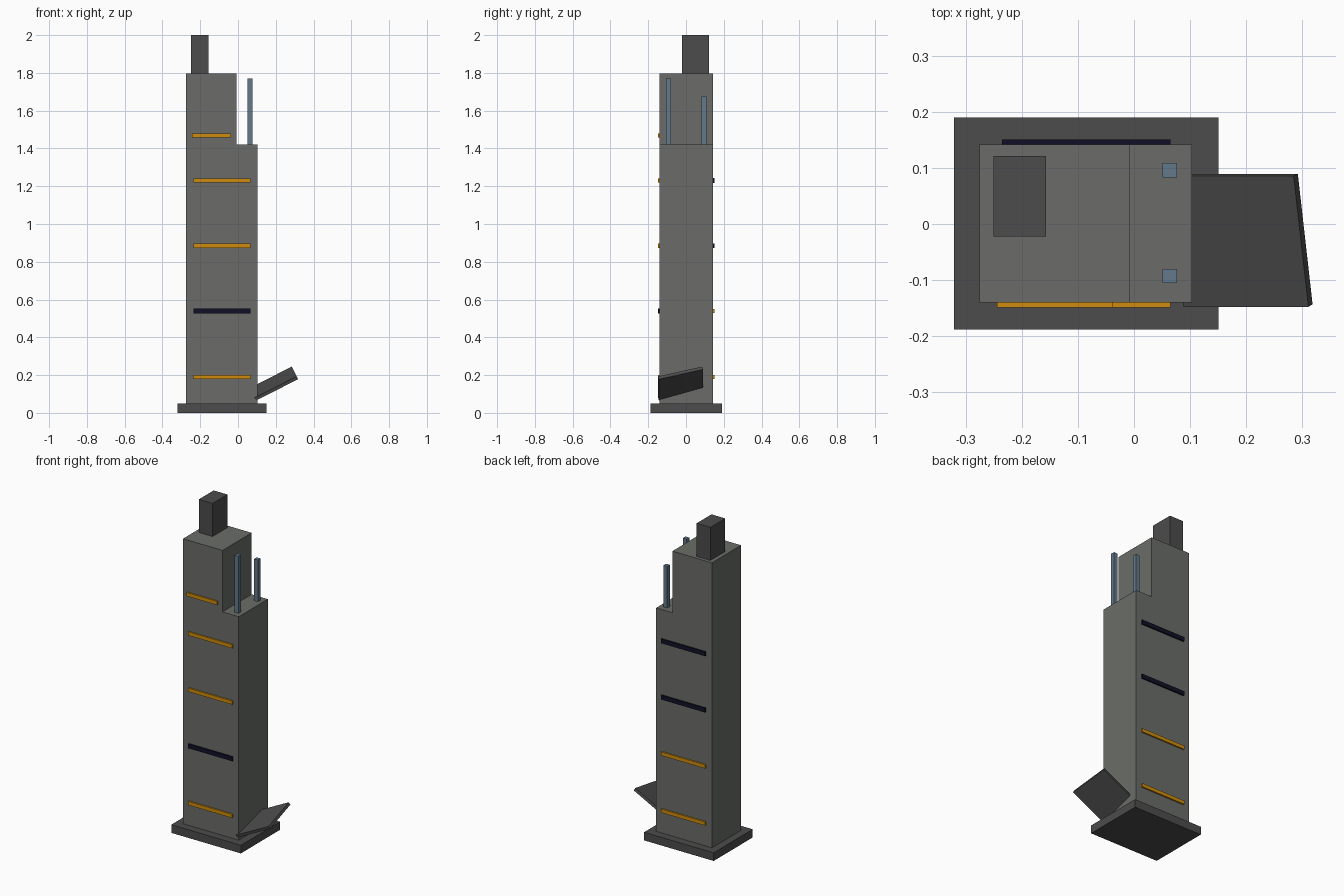
import bpy, bmesh
from math import radians
from mathutils import Matrix

if "Cube" in bpy.data.objects:
    bpy.data.objects.remove(bpy.data.objects["Cube"])


def material(name, rgb):
    m = bpy.data.materials.new(name)
    m.diffuse_color = (*rgb, 1)
    m.use_nodes = True
    m.node_tree.nodes["Principled BSDF"].inputs["Base Color"].default_value = m.diffuse_color
    return m


CONCRETE = material("concrete grey", (0.145, 0.152, 0.14))
DARK = material("dark grey", (0.072, 0.072, 0.072))
AMBER = material("lit amber", (0.62, 0.26, 0.004))
NAVY = material("unlit navy", (0.005, 0.005, 0.02))
STEEL = material("blue steel", (0.125, 0.19, 0.26))


def add_object(name, bm, mat):
    bmesh.ops.recalc_face_normals(bm, faces=bm.faces)
    me = bpy.data.meshes.new(name)
    bm.to_mesh(me)
    bm.free()
    me.materials.append(mat)
    ob = bpy.data.objects.new(name, me)
    bpy.context.collection.objects.link(ob)
    return ob


def box(name, x, y, z, mat):
    bm = bmesh.new()
    size = [b - a for a, b in (x, y, z)]
    mid = [(a + b) / 2 for a, b in (x, y, z)]
    bmesh.ops.create_cube(bm, size=1, matrix=Matrix.Translation(mid) @ Matrix.Diagonal((*size, 1)))
    return add_object(name, bm, mat)


# Base plinth
box("base", (-0.321, 0.151), (-0.188, 0.19), (0, 0.05), DARK)

# Stepped tower: L-shaped profile extruded along y
FRONT, BACK = -0.14, 0.142
profile = [(-0.275, 0.05), (0.103, 0.05), (0.103, 1.42), (-0.007, 1.42), (-0.007, 1.797), (-0.275, 1.797)]
bm = bmesh.new()
face = bm.faces.new([bm.verts.new((x, FRONT, z)) for x, z in profile])
ext = bmesh.ops.extrude_face_region(bm, geom=[face], use_keep_orig=True)
verts = [g for g in ext["geom"] if isinstance(g, bmesh.types.BMVert)]
bmesh.ops.translate(bm, verts=verts, vec=(0, BACK - FRONT, 0))
add_object("tower", bm, CONCRETE)

# Rooftop block and two masts on the lower step
box("roof_block", (-0.25, -0.157), (-0.022, 0.121), (1.797, 2), DARK)
box("front_mast", (0.051, 0.077), (-0.105, -0.08), (1.42, 1.77), STEEL)
box("back_mast", (0.051, 0.077), (0.083, 0.109), (1.42, 1.675), STEEL)

# Window strips on front and back
for i, z in enumerate((0.19, 0.54, 0.885, 1.23)):
    for side, y, mat in (
        ("front", (FRONT - 0.009, FRONT), NAVY if i == 1 else AMBER),
        ("back", (BACK, BACK + 0.009), NAVY if i > 1 else AMBER),
    ):
        h = 0.013 if mat is NAVY else 0.011
        box(f"{side}_strip_{i + 1}", (-0.235, 0.065), y, (z - h, z + h), mat)
box("front_strip_top", (-0.244, -0.038), (FRONT - 0.009, FRONT), (1.457, 1.479), AMBER)

# Tilted slab leaning against the foot of the tower
slab = box("fallen_slab", (-0.125, 0.125), (-0.12, 0.12), (-0.0085, 0.0085), DARK)
slab.matrix_world = (Matrix.Translation((0.19, -0.029, 0.155))
                     @ Matrix.Rotation(radians(-27), 4, 'Y') @ Matrix.Rotation(radians(14), 4, 'X'))
